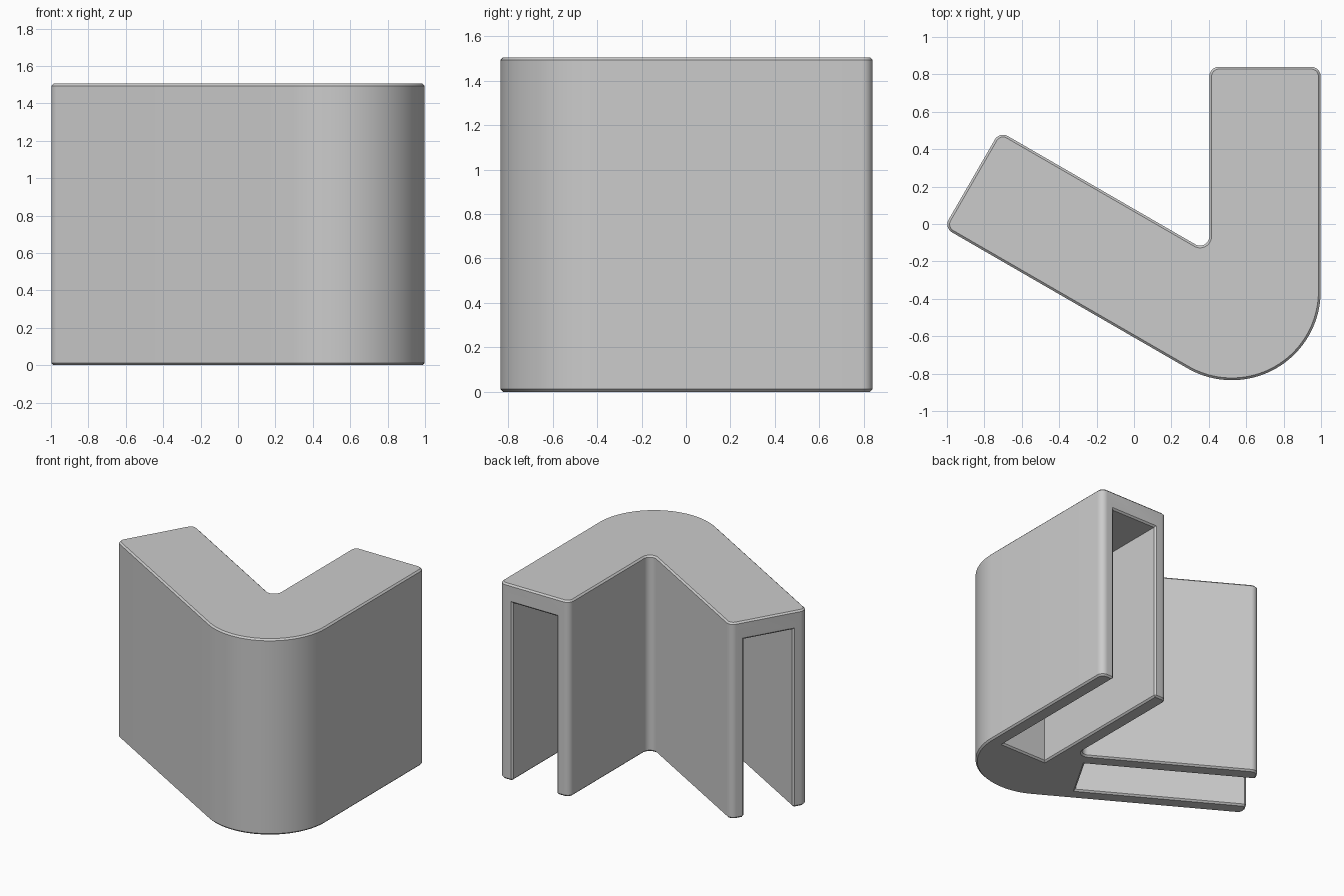
import bpy, bmesh, math
from mathutils import Vector

cube = bpy.data.objects.get("Cube")
if cube:
    bpy.data.objects.remove(cube, do_unlink=True)

HEIGHT, SLOT_TOP = 1.505, 1.365
OUTER, INNER = 0.475, 0.12          # wall distances from the bend centre
WALL, CHAMFER = 0.11, 0.012
BEND = Vector((0.523, -0.36))
# Each arm: direction, outward normal, length, start of its slot
ARMS = {
    "right": (Vector((0, 1)), Vector((1, 0)), 1.2, 0.0),
    "left": (Vector((-math.cos(math.pi / 6), 0.5)),
             Vector((-0.5, -math.cos(math.pi / 6))), 1.503, 0.29),
}


def fillet(before, corner, after, radius, steps):
    """Points of a circular arc replacing one corner."""
    a, b = (before - corner).normalized(), (after - corner).normalized()
    half = a.angle(b) / 2
    centre = corner + (a + b).normalized() * radius / math.sin(half)
    start = corner + a * radius / math.tan(half) - centre
    end = corner + b * radius / math.tan(half) - centre
    sweep = start.angle_signed(end)
    first = math.atan2(start.y, start.x)
    return [centre + radius * Vector((math.cos(first - sweep * i / steps),
                                      math.sin(first - sweep * i / steps)))
            for i in range(steps + 1)]


def prism(name, points, z0, z1):
    """Extrude a flat outline between two heights."""
    bm = bmesh.new()
    base = bm.faces.new([bm.verts.new((p.x, p.y, z0)) for p in points])
    top = bmesh.ops.extrude_face_region(bm, geom=[base])["geom"]
    bmesh.ops.translate(bm, vec=(0, 0, z1 - z0),
                        verts=[g for g in top if isinstance(g, bmesh.types.BMVert)])
    bmesh.ops.recalc_face_normals(bm, faces=bm.faces)
    mesh = bpy.data.meshes.new(name)
    bm.to_mesh(mesh)
    bm.free()
    obj = bpy.data.objects.new(name, mesh)
    bpy.context.collection.objects.link(obj)
    return obj


# Bent bracket outline with rounded corners
def at(arm, along, out):
    d, n = ARMS[arm][:2]
    return BEND + d * along + n * out


bisector = Vector((0.5, -math.cos(math.pi / 6)))
len_r, len_l = ARMS["right"][2], ARMS["left"][2]
corners = [
    (BEND + bisector * OUTER * 2, OUTER, 40),
    (at("right", len_r, OUTER), 0.05, 10),
    (at("right", len_r, -INNER), 0.05, 10),
    (BEND - bisector * INNER * 2, 0.05, 14),
    (at("left", len_l, -INNER), 0.05, 10),
    (at("left", len_l, OUTER), 0.05, 10),
]
outline = []
for i, (corner, radius, steps) in enumerate(corners):
    outline += fillet(corners[i - 1][0], corner,
                      corners[(i + 1) % len(corners)][0], radius, steps)
bracket = prism("corner_bracket", outline, 0, HEIGHT)

# Panel slots, open at the bottom and at the arm ends
for arm, (d, n, length, start) in ARMS.items():
    lo, hi = WALL - INNER, OUTER - WALL
    slot = prism(arm + "_slot_cutter",
                 [at(arm, start, lo), at(arm, length + 0.2, lo),
                  at(arm, length + 0.2, hi), at(arm, start, hi)], -0.2, SLOT_TOP)
    slot.hide_render = True
    slot.hide_viewport = False
    cut = bracket.modifiers.new(arm + "_slot", "BOOLEAN")
    cut.operation, cut.solver, cut.object = "DIFFERENCE", "EXACT", slot

bpy.context.view_layer.update()
evaluated = bracket.evaluated_get(bpy.context.evaluated_depsgraph_get())
bm = bmesh.new()
bm.from_mesh(evaluated.to_mesh())
evaluated.to_mesh_clear()
bracket.modifiers.clear()
for obj in [o for o in bpy.data.objects if o.name.endswith("_slot_cutter")]:
    bpy.data.objects.remove(obj, do_unlink=True)

# Small chamfer on every sharp outside edge
bmesh.ops.remove_doubles(bm, verts=bm.verts, dist=0.0001)
sharp = [e for e in bm.edges if e.is_manifold and e.calc_face_angle_signed() > 1]
bmesh.ops.bevel(bm, geom=sharp, offset=CHAMFER, segments=1, affect="EDGES",
                profile=0.5, clamp_overlap=True)
bm.to_mesh(bracket.data)
bm.free()

# Plain grey finish
grey = bpy.data.materials.new("light_grey")
grey.use_nodes = True
colour = (0.6, 0.6, 0.6, 1)
grey.diffuse_color = colour
grey.node_tree.nodes["Principled BSDF"].inputs["Base Color"].default_value = colour
bracket.data.materials.clear()
bracket.data.materials.append(grey)

bpy.ops.object.select_all(action="DESELECT")
bracket.select_set(True)
bpy.context.view_layer.objects.active = bracket
bpy.ops.object.shade_smooth_by_angle(angle=math.radians(25))
